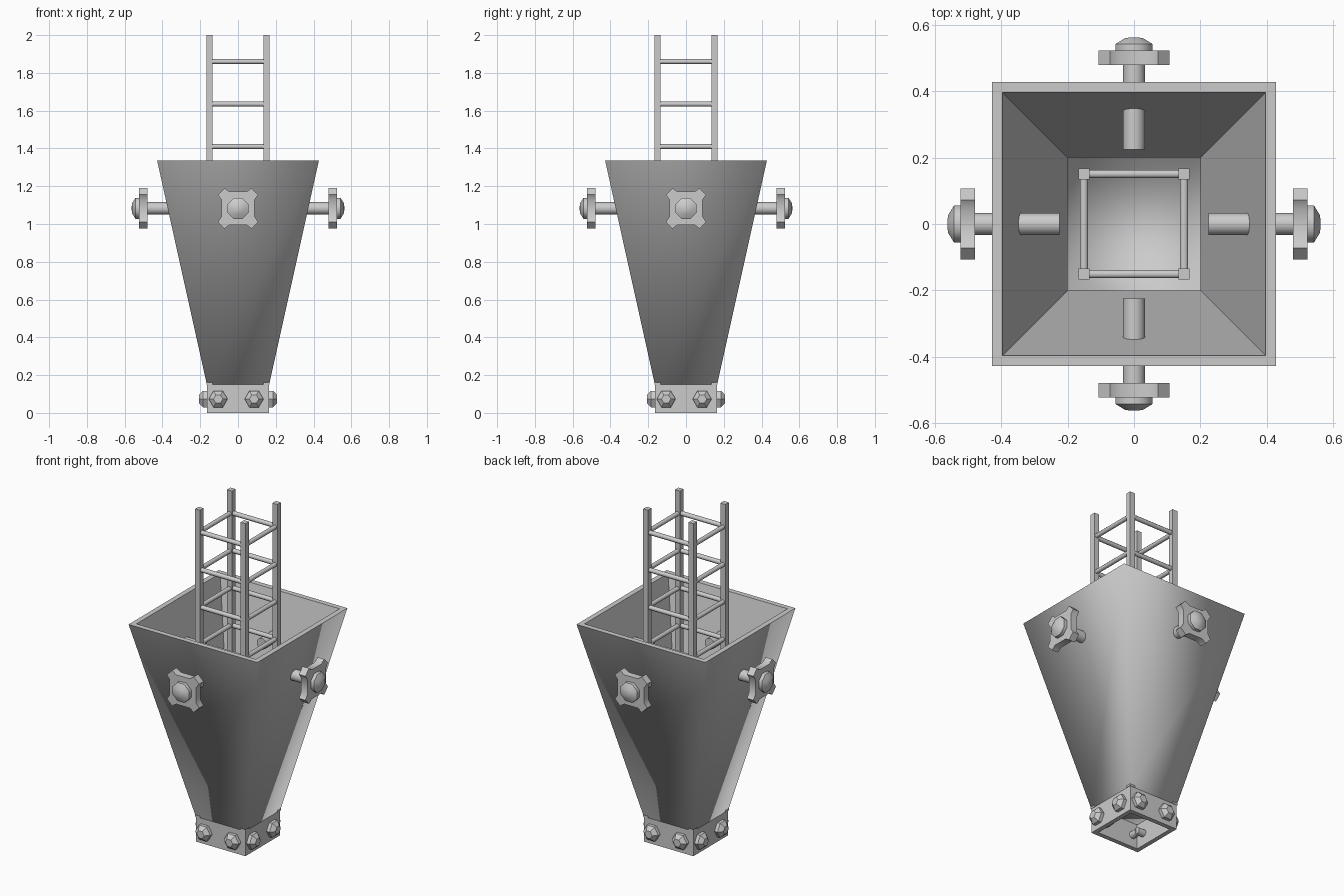
import bpy, bmesh, math
from mathutils import Matrix, Vector

if "Cube" in bpy.data.objects:
    bpy.data.objects.remove(bpy.data.objects["Cube"])

steel = bpy.data.materials.new("grey_steel")
steel.diffuse_color = (0.6, 0.6, 0.6, 1)
steel.use_nodes = True
steel.node_tree.nodes["Principled BSDF"].inputs["Base Color"].default_value = steel.diffuse_color


def finish(name, bm, smooth=None):
    """Turn a bmesh into a named object; smooth is an optional edge angle."""
    me = bpy.data.meshes.new(name)
    bm.to_mesh(me)
    bm.free()
    me.materials.append(steel)
    ob = bpy.data.objects.new(name, me)
    bpy.context.collection.objects.link(ob)
    if smooth:
        bpy.ops.object.select_all(action='DESELECT')
        ob.select_set(True)
        bpy.context.view_layer.objects.active = ob
        bpy.ops.object.shade_smooth_by_angle(angle=math.radians(smooth))
    return ob


def loft(bm, sections, caps=(True, True), closed=False):
    """Bridge a list of point rings into a skin."""
    rings = [[bm.verts.new(p) for p in s] for s in sections]
    pairs = list(zip(rings, rings[1:])) + ([(rings[-1], rings[0])] if closed else [])
    faces = []
    for a, b in pairs:
        n = len(a)
        faces += [bm.faces.new((a[i], a[(i + 1) % n], b[(i + 1) % n], b[i])) for i in range(n)]
    if caps[0]:
        faces.append(bm.faces.new(rings[0][::-1]))
    if caps[1]:
        faces.append(bm.faces.new(rings[-1]))
    return faces


def square(h, z):
    return [(-h, -h, z), (h, -h, z), (h, h, z), (-h, h, z)]


def polygon(r, n, d, turn=0.0):
    return [(r * math.cos(math.tau * (i + turn) / n), r * math.sin(math.tau * (i + turn) / n), d)
            for i in range(n)]


def place(ob, side, across, height):
    """Point local +z out of one of the four sides."""
    turn = Matrix.Rotation(side * math.pi / 2, 4, 'Z')
    ob.matrix_world = turn @ Matrix.Translation((across, 0, height)) @ Matrix.Rotation(math.pi / 2, 4, 'X')


# Funnel: tapered square bucket with an inner lining
bm = bmesh.new()
skin = loft(bm, [square(0.165, 0.15), square(0.428, 1.335), square(0.397, 1.335), square(0.2, 0.45)],
            caps=(True, False))
for f in skin[:4] + skin[-1:]:
    f.smooth = True
finish("funnel", bm)

# Base collar: open square ring
bm = bmesh.new()
loft(bm, [square(0.165, 0), square(0.165, 0.15), square(0.138, 0.15), square(0.138, 0)],
     caps=(False, False), closed=True)
finish("base_collar", bm)

# Ladder tower: four square posts and rungs on every side
for sx in (-1, 1):
    for sy in (-1, 1):
        bm = bmesh.new()
        loft(bm, [[(x + sx * 0.151, y + sy * 0.151, z) for x, y, z in square(0.0165, h)]
                  for h in (0.15, 2.0)])
        finish("tower_post", bm)
for side in range(4):
    for k in range(8):
        bm = bmesh.new()
        loft(bm, [polygon(0.0135, 8, d, 0.5) for d in (-0.14, 0.14)])
        ob = finish("tower_rung", bm, 50)
        ob.matrix_world = (Matrix.Rotation(side * math.pi / 2, 4, 'Z')
                           @ Matrix.Translation((0, -0.151, 1.86 - 0.225 * k))
                           @ Matrix.Rotation(math.pi / 2, 4, 'Y'))

# Four-lobed knob outline, one lobe turned around the axis
lobe = [(0.088, 0.045), (0.107, 0.072), (0.072, 0.107), (0.045, 0.088)]
outline = [Matrix.Rotation(q * math.pi / 2, 2) @ Vector(p) for q in range(4) for p in lobe]

for side in range(4):
    # Side knob: rod through the wall, lobed wheel and domed nut
    bm = bmesh.new()
    loft(bm, [polygon(0.033, 16, d) for d in (0.225, 0.49)])
    place(finish("knob_rod", bm, 40), side, 0, 1.083)
    bm = bmesh.new()
    loft(bm, [[(p.x, p.y, d) for p in outline] for d in (0.48, 0.523)])
    place(finish("knob_wheel", bm, 50), side, 0, 1.083)
    bm = bmesh.new()
    loft(bm, [polygon(r, 8, d, 0.5) for r, d in ((0.06, 0.52), (0.06, 0.543), (0.03, 0.56), (0.01, 0.563))])
    place(finish("knob_nut", bm, 50), side, 0, 1.083)
    # Collar bolts: hexagon heads with shanks through the ring
    for across in (-0.105, 0.085):
        bm = bmesh.new()
        loft(bm, [polygon(r, 6, d) for r, d in ((0.05, 0.16), (0.05, 0.185), (0.025, 0.207))])
        place(finish("collar_bolt_head", bm), side, across, 0.073)
        bm = bmesh.new()
        loft(bm, [polygon(0.022, 10, d) for d in (0.09, 0.17)])
        place(finish("collar_bolt_shank", bm, 50), side, across, 0.073)
